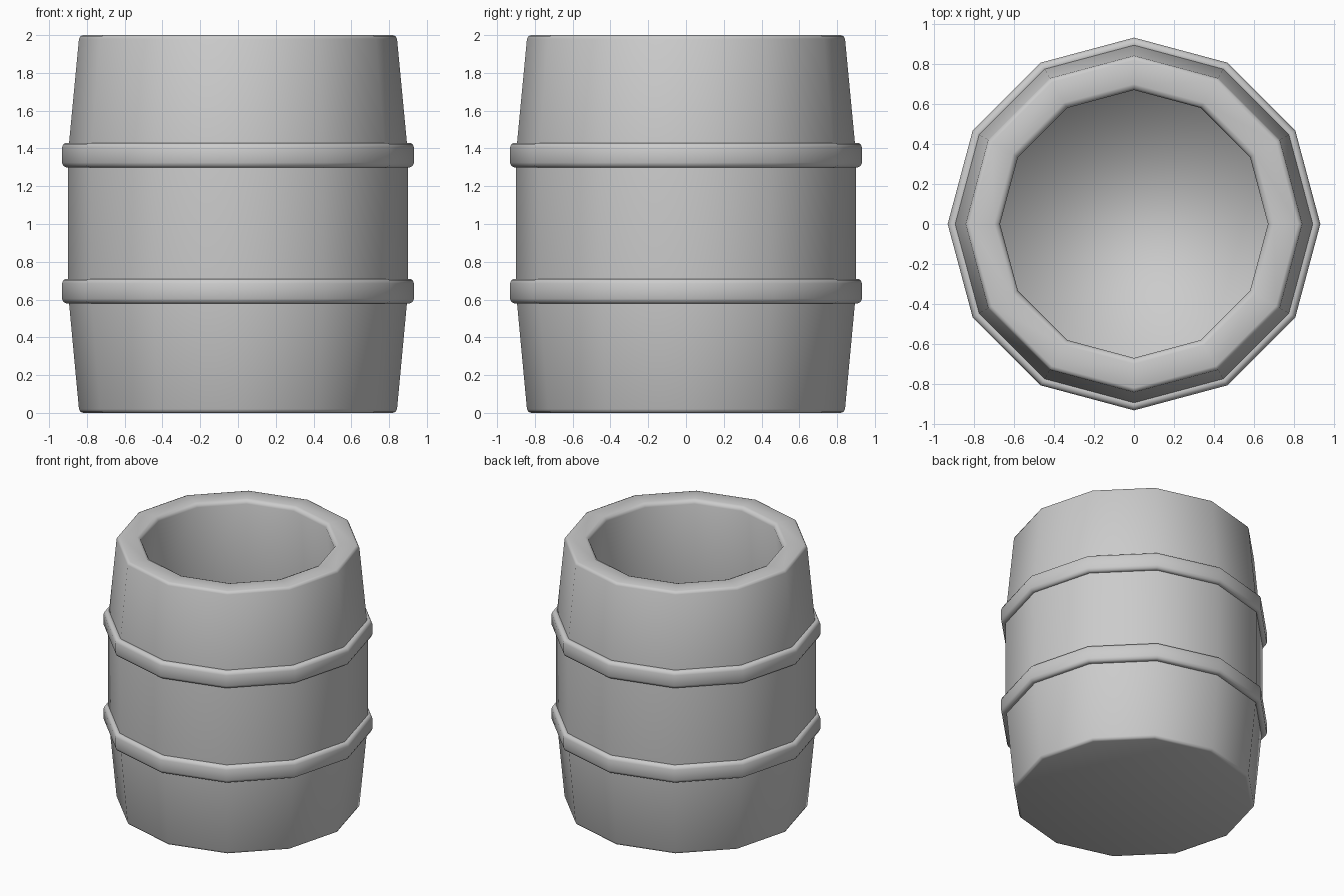
import bpy, bmesh
from math import cos, sin, tau, radians

if "Cube" in bpy.data.objects:
    bpy.data.objects.remove(bpy.data.objects["Cube"])

SIDES = 12


def lathe(name, profile, closed=False):
    """Spin an (r, z) profile into a 12-sided solid; open profiles get end caps."""
    bm = bmesh.new()
    rings = [[bm.verts.new((r * cos(tau * i / SIDES), r * sin(tau * i / SIDES), z))
              for i in range(SIDES)] for r, z in profile]
    pairs = list(zip(rings, rings[1:]))
    if closed:
        pairs.append((rings[-1], rings[0]))
    else:
        bm.faces.new(rings[0])
        bm.faces.new(rings[-1])
    for a, b in pairs:
        for i in range(SIDES):
            j = (i + 1) % SIDES
            bm.faces.new((a[i], a[j], b[j], b[i]))
    bmesh.ops.recalc_face_normals(bm, faces=bm.faces)
    mesh = bpy.data.meshes.new(name)
    bm.to_mesh(mesh)
    bm.free()
    obj = bpy.data.objects.new(name, mesh)
    bpy.context.collection.objects.link(obj)
    bpy.ops.object.select_all(action='DESELECT')
    obj.select_set(True)
    bpy.context.view_layer.objects.active = obj
    bpy.ops.object.shade_smooth()
    return obj


# Hollow barrel body: underside, bulged outside, rim, bulged inside, floor
lathe("barrel_body", [
    (0.82, 0.0), (0.835, 0.006), (0.842, 0.02),
    (0.90, 0.64), (0.90, 1.37),
    (0.842, 1.98), (0.835, 1.994), (0.82, 2.0),
    (0.70, 2.0), (0.68, 1.992), (0.67, 1.97),
    (0.73, 1.37), (0.73, 0.64), (0.67, 0.16),
])

# Two hoops with softened outer edges
for label, z0 in (("lower", 0.58), ("upper", 1.30)):
    z1 = z0 + 0.13
    lathe(label + "_hoop", [
        (0.88, z0), (0.91, z0), (0.924, z0 + 0.007), (0.932, z0 + 0.025),
        (0.932, z1 - 0.025), (0.924, z1 - 0.007), (0.91, z1), (0.88, z1),
    ], closed=True)
